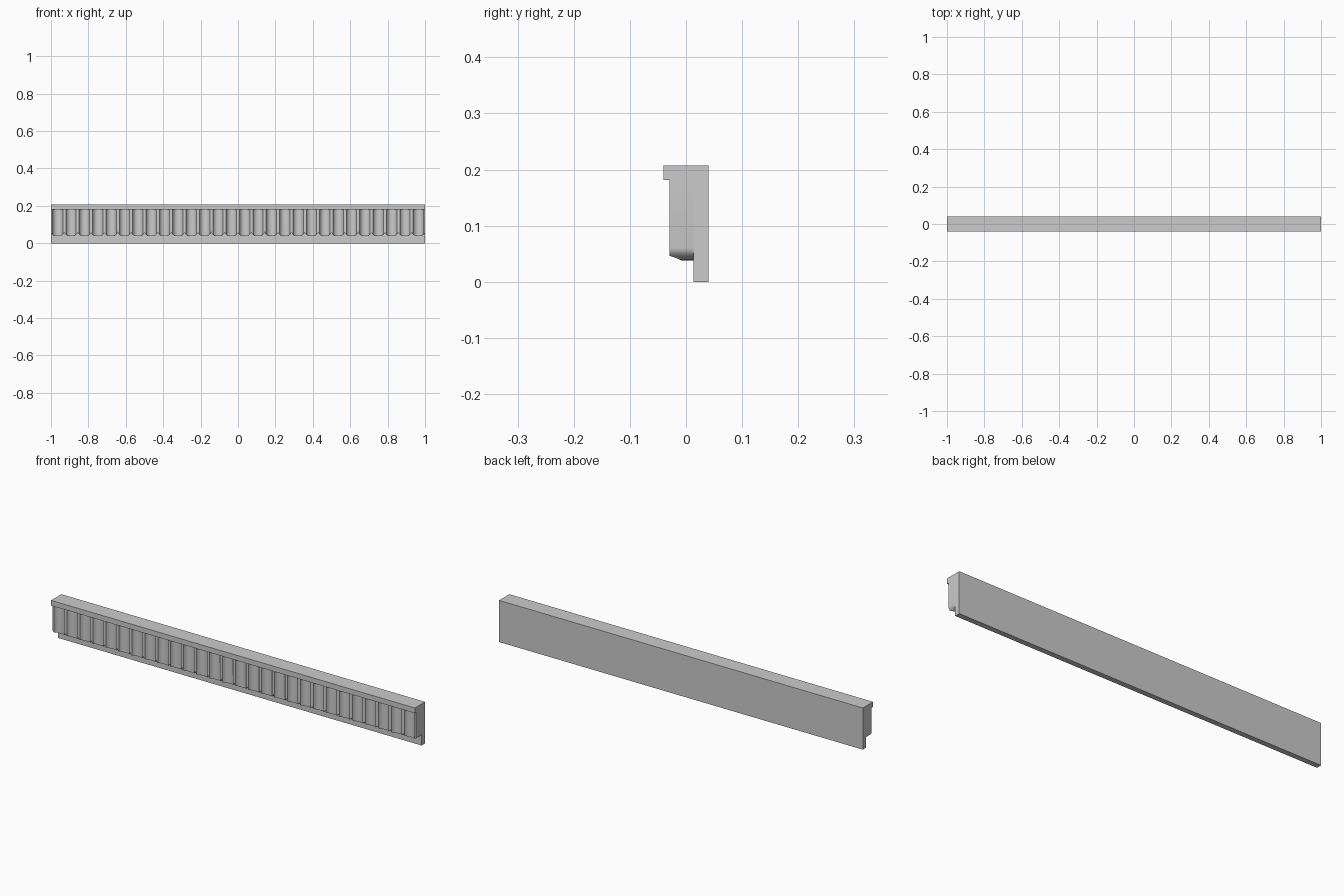
import bpy, bmesh, math

if "Cube" in bpy.data.objects:
    bpy.data.objects.remove(bpy.data.objects["Cube"])

COUNT = 28                    # number of flutes
PITCH = 2.0 / COUNT
HALF = PITCH / 2
FLUTE = 0.0277                # half width of one concave flute
DEPTH = 0.021                 # flute depth
FRONT, BACK = -0.0295, 0.0135
Z_TOP, Z_LIP, Z_DROP = 0.181, 0.06, 0.0218


def loft(name, sections, smooth=False):
    """Skin a list of matching closed sections and cap both ends."""
    bm = bmesh.new()
    rings = [[bm.verts.new(p) for p in s] for s in sections]
    n = len(rings[0])
    for a, b in zip(rings, rings[1:]):
        for i in range(n):
            j = (i + 1) % n
            bm.faces.new((a[i], a[j], b[j], b[i]))
    bm.faces.new(rings[0])
    bm.faces.new(rings[-1])
    bmesh.ops.recalc_face_normals(bm, faces=bm.faces)
    mesh = bpy.data.meshes.new(name)
    bm.to_mesh(mesh)
    bm.free()
    ob = bpy.data.objects.new(name, mesh)
    bpy.context.collection.objects.link(ob)
    if smooth:
        bpy.context.view_layer.objects.active = ob
        ob.select_set(True)
        bpy.ops.object.shade_smooth_by_angle(angle=math.radians(35))
        ob.select_set(False)
    return ob


# Backing board with overhanging top fillet, one L-shaped profile
profile = [(0.04, 0), (0.04, 0.207), (-0.04, 0.207), (-0.04, Z_TOP),
           (BACK, Z_TOP), (BACK, 0)]
loft("backing_and_top_fillet", [[(x, y, z) for y, z in profile] for x in (-1, 1)])

# Fluted band: angles sampled along each elliptical scallop
t0 = math.acos(FLUTE / HALF)
angles = [t0 * i / 3 for i in range(3)]
angles += [t0 + (math.pi - 2 * t0) * i / 12 for i in range(13)]
angles += [math.pi - t0 * i / 3 for i in (2, 1, 0)]

# Circular arc of the concave flute
radius = (FLUTE ** 2 + DEPTH ** 2) / (2 * DEPTH)

sections = []
for k in range(COUNT):
    centre = -1 + (k + 0.5) * PITCH
    for t in (angles if k == 0 else angles[1:]):
        dx = -HALF * math.cos(t)
        y = FRONT
        if abs(dx) < FLUTE - 1e-6:
            y += math.sqrt(radius ** 2 - dx ** 2) - (radius - DEPTH)
        z = Z_LIP - Z_DROP * math.sin(t)
        x = centre + dx
        sections.append([(x, y, Z_TOP), (x, y, z), (x, BACK, z), (x, BACK, Z_TOP)])
loft("fluted_band", sections, smooth=True)
